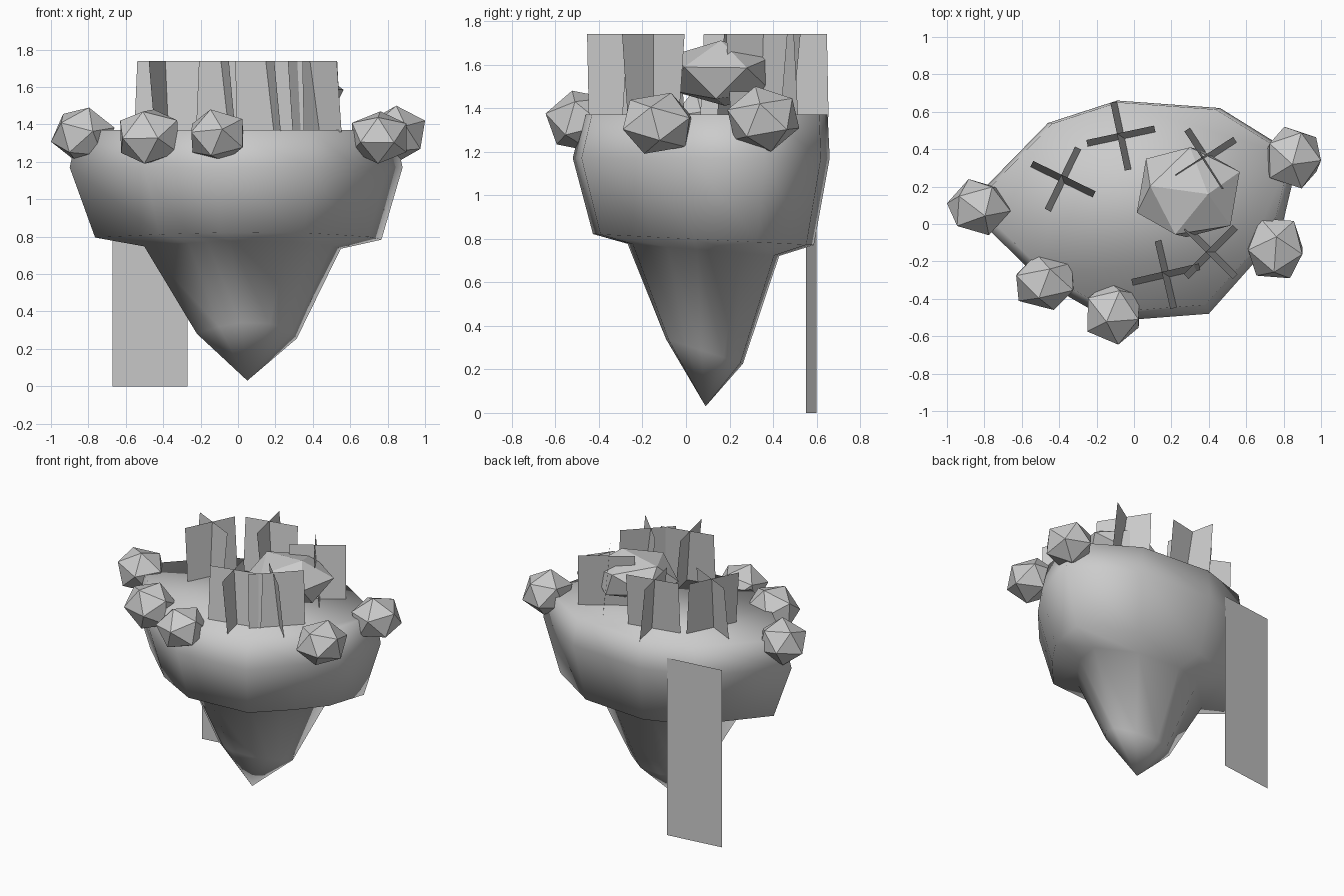
import bpy, bmesh, math
from mathutils import Vector, Euler

cube = bpy.data.objects.get("Cube")
if cube:
    bpy.data.objects.remove(cube, do_unlink=True)

stone = bpy.data.materials.new("plain_grey")
stone.use_nodes = True
GREY = (0.6, 0.6, 0.6, 1)
stone.diffuse_color = GREY
stone.node_tree.nodes["Principled BSDF"].inputs["Base Color"].default_value = GREY


def finish(name, bm, smooth=False):
    mesh = bpy.data.meshes.new(name)
    for f in bm.faces:
        f.smooth = smooth
    bm.to_mesh(mesh)
    bm.free()
    mesh.materials.append(stone)
    obj = bpy.data.objects.new(name, mesh)
    bpy.context.collection.objects.link(obj)
    return obj


# Island: one outline, scaled and shifted ring by ring down to a point
outline = [(-.90, .09), (-.50, -.30), (-.33, -.40), (-.12, -.52), (.40, -.48),
           (.64, -.21), (.80, .02), (.88, .36), (.46, .62), (-.09, .66), (-.46, .54)]
centre = Vector((0, .07))
# scale, shift x, shift y, height, slope along y
rings = [(.95, 0, .02, 1.37, 0), (1, 0, 0, 1.17, 0), (.86, .01, .01, .80, -.05),
         (.59, .03, .01, .755, -.08), (.30, .05, .015, .31, -.32)]
bm = bmesh.new()
loops = []
for s, dx, dy, z, slope in rings:
    loop = []
    for p in outline:
        q = centre + (Vector(p) - centre) * s + Vector((dx, dy))
        loop.append(bm.verts.new((q.x, q.y, z + slope * q.y)))
    loops.append(loop)
n = len(outline)
bm.faces.new(loops[0])
for a, b in zip(loops, loops[1:]):
    for i in range(n):
        j = (i + 1) % n
        bm.faces.new((a[i], b[i], b[j], a[j]))
tip = bm.verts.new((.05, .09, .03))
for i in range(n):
    bm.faces.new((loops[-1][i], tip, loops[-1][(i + 1) % n]))
bmesh.ops.recalc_face_normals(bm, faces=bm.faces)
finish("island", bm, smooth=True)


# Rocks: turned twenty-sided lumps fitted to a given size
def rock(name, loc, half, turn):
    bm = bmesh.new()
    bmesh.ops.create_icosphere(bm, subdivisions=1, radius=1)
    bmesh.ops.rotate(bm, verts=bm.verts, matrix=Euler(turn).to_matrix())
    for k in range(3):
        size = max(abs(v.co[k]) for v in bm.verts)
        for v in bm.verts:
            v.co[k] = loc[k] + v.co[k] * half[k] / size
    finish(name, bm)


rocks = [((-.83, .09, 1.345), (.17, .15, .145)),
         ((-.475, -.31, 1.335), (.155, .15, .145)),
         ((-.11, -.475, 1.34), (.14, .17, .14)),
         ((.755, -.13, 1.33), (.145, .16, .14)),
         ((.85, .355, 1.35), (.15, .165, .15))]
for i, (loc, half) in enumerate(rocks):
    rock(f"rim_rock_{i + 1}", loc, half, (.3 + i * .7, .2, i * 1.1))
rock("top_boulder", (.29, .17, 1.56), (.275, .24, .15), (.2, .3, .5))


# Plants: pairs of crossed, slightly leaning cards
def plant(name, x, y, degrees):
    bm = bmesh.new()
    for extra in (0, 90):
        a = math.radians(degrees + extra)
        along = Vector((math.cos(a), math.sin(a), 0)) * .185
        lean = Vector((math.sin(a), -math.cos(a), 0)) * .018
        low, high = Vector((x, y, 1.36)) + lean, Vector((x, y, 1.74)) - lean
        bm.faces.new([bm.verts.new(p) for p in
                      (low - along, low + along, high + along, high - along)])
    finish(name, bm)


for i, spot in enumerate([(-.38, .24, -26), (-.07, .47, 12), (.385, .35, 33),
                          (.17, -.27, 13), (.41, -.15, 45)]):
    plant(f"plant_{i + 1}", *spot)

# Waterfall: a single sheet hanging behind the island
bm = bmesh.new()
bm.faces.new([bm.verts.new(p) for p in
              ((-.27, .60, 0), (-.67, .55, 0), (-.67, .55, 1.27), (-.27, .60, 1.27))])
finish("waterfall", bm)
